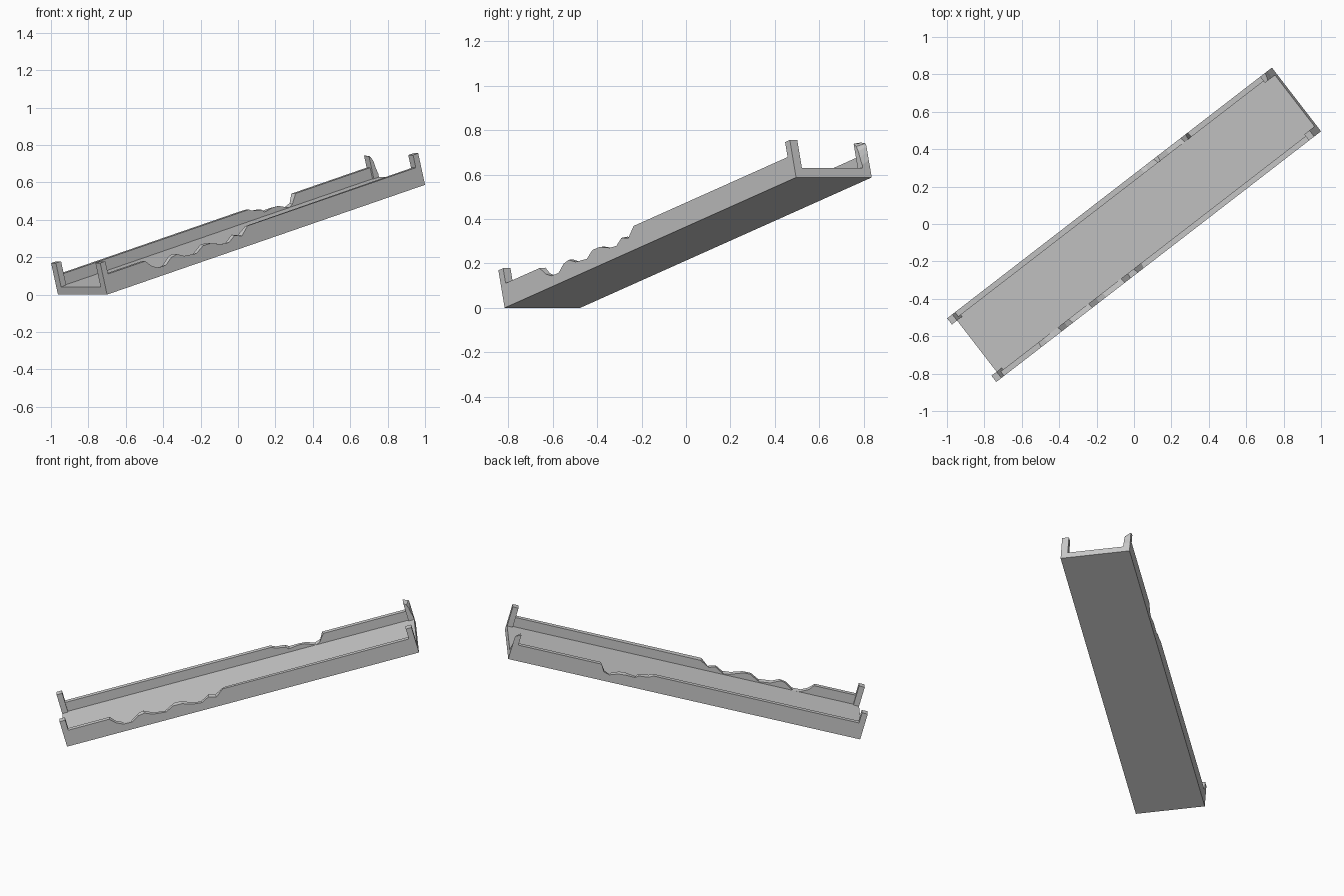
import bpy, bmesh
from mathutils import Vector, Matrix

if "Cube" in bpy.data.objects:
    bpy.data.objects.remove(bpy.data.objects["Cube"])

# Ramp frame: u runs up the slope, v across to the left, n out of the deck
U = Vector((1.70, 1.312, 0.587))
LENGTH = U.length
U.normalize()
V = Vector((-U.y, U.x, 0)).normalized()
N = U.cross(V)
FRAME = Matrix.Translation((-0.700, -0.8164, 0)) @ Matrix((U, V, N)).transposed().to_4x4()

WIDTH, DECK, WALL_H, WALL_T = 0.43, 0.043, 0.105, 0.03
POST_L, POST_T, POST_H = 0.036, 0.042, 0.175


def prism(name, profile, v0, v1, profile2=None):
    """Loft a (u, n) profile from v0 to v1, optionally to a second profile."""
    bm = bmesh.new()
    a = [bm.verts.new((u, v0, h)) for u, h in profile]
    b = [bm.verts.new((u, v1, h)) for u, h in (profile2 or profile)]
    bm.faces.new(a)
    bm.faces.new(b[::-1])
    for i in range(len(a)):
        j = (i + 1) % len(a)
        bm.faces.new((a[i], b[i], b[j], a[j]))
    bmesh.ops.recalc_face_normals(bm, faces=bm.faces[:])
    bm.transform(FRAME)
    mesh = bpy.data.meshes.new(name)
    bm.to_mesh(mesh)
    bm.free()
    ob = bpy.data.objects.new(name, mesh)
    bpy.context.collection.objects.link(ob)
    return ob


def box(u0, u1, h):
    return [(u0, 0), (u1, 0), (u1, h), (u0, h)]


def broken_wall(name, breaks, outer, inner):
    """Low wall whose top edge follows a crumbled line on both sides."""
    u0, u1 = POST_L, LENGTH - POST_L
    base = [(u0, 0), (u1, 0), (u1, WALL_H)]
    top = [(u0, WALL_H)]
    # inner edge is nudged a little so the break looks rough
    rough = [(u + 0.006 * (-1) ** i, min(WALL_H, h + 0.004 * (-1) ** (i // 2)))
             for i, (u, h) in enumerate(breaks)]
    prism(name, base + breaks[::-1] + top, outer, inner, base + rough[::-1] + top)


# Deck slab between the walls
prism("deck", box(0, LENGTH, DECK), WALL_T, WIDTH - WALL_T)

# Crumbled side walls
broken_wall("right_wall", [
    (.295, .105), (.331, .068), (.371, .048), (.425, .047), (.471, .077),
    (.512, .084), (.558, .062), (.641, .053), (.694, .081), (.746, .080),
    (.816, .057), (.868, .052), (.913, .077), (.962, .063), (1.013, .105)],
    0, WALL_T)
broken_wall("left_wall", [
    (1.335, .105), (1.366, .089), (1.421, .084), (1.444, .068), (1.50, .069),
    (1.548, .066), (1.599, .047), (1.638, .059), (1.663, .105)],
    WIDTH, WIDTH - WALL_T)

# Intact corner posts
prism("low_right_post", box(0, POST_L, POST_H), 0, POST_T)
prism("low_left_post", box(0, POST_L, POST_H), WIDTH, WIDTH - POST_T)
prism("high_right_post", box(LENGTH - POST_L, LENGTH, POST_H), 0, POST_T)

# Chipped corner post
E, S = LENGTH, LENGTH - POST_L
prism("high_left_post",
      [(S, 0), (E, 0), (E, .08), (E, .12), (E, .145), (E - .003, .16), (S, .173)],
      WIDTH, WIDTH - POST_T,
      [(S, 0), (E, 0), (E, .06), (E - .008, .095), (E - .012, .125), (E - .02, .15), (S, .167)])
